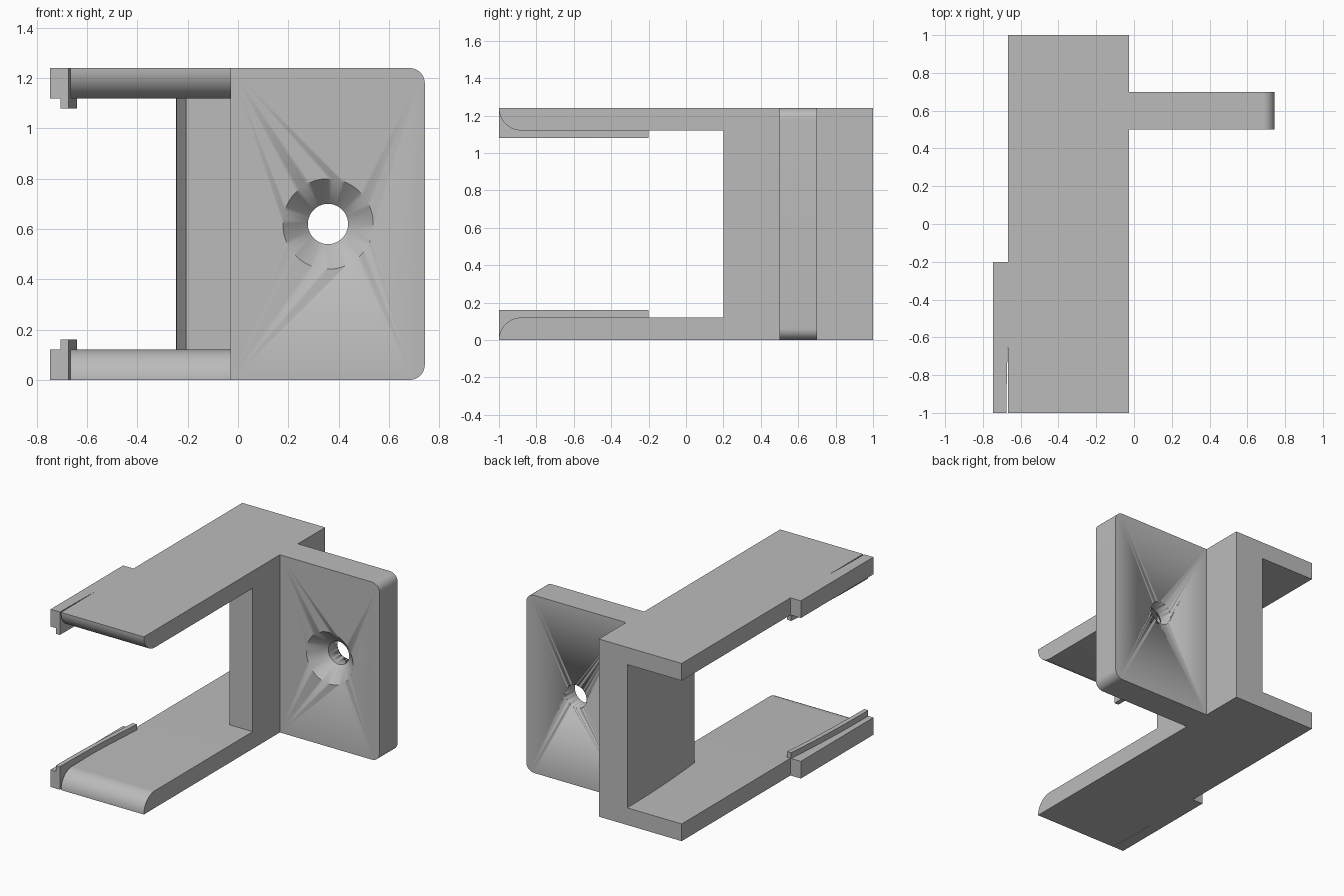
import bpy, bmesh, math
from mathutils import Vector

if "Cube" in bpy.data.objects:
    bpy.data.objects.remove(bpy.data.objects["Cube"])

H = 1.24          # overall height
T = 0.12          # arm thickness

grey = bpy.data.materials.new("light grey")
grey.diffuse_color = (0.5, 0.5, 0.5, 1)
grey.use_nodes = True
grey.node_tree.nodes["Principled BSDF"].inputs["Base Color"].default_value = grey.diffuse_color


def prism(name, profile, axis, lo, hi, flip=False):
    """Extrude a 2D profile along an axis; flip mirrors it top to bottom."""
    def place(a, b, c):
        p = {"x": (c, a, b), "y": (a, c, b), "z": (a, b, c)}[axis]
        return Vector((p[0], p[1], H - p[2] if flip else p[2]))
    bm = bmesh.new()
    low = [bm.verts.new(place(a, b, lo)) for a, b in profile]
    top = [bm.verts.new(place(a, b, hi)) for a, b in profile]
    bm.faces.new(low)
    bm.faces.new(top)
    n = len(profile)
    for i in range(n):
        j = (i + 1) % n
        bm.faces.new((low[i], low[j], top[j], top[i]))
    return finish(name, bm)


def finish(name, bm):
    bmesh.ops.recalc_face_normals(bm, faces=bm.faces[:])
    me = bpy.data.meshes.new(name)
    bm.to_mesh(me)
    bm.free()
    ob = bpy.data.objects.new(name, me)
    bpy.context.collection.objects.link(ob)
    me.materials.append(grey)
    bpy.ops.object.select_all(action="DESELECT")
    ob.select_set(True)
    bpy.context.view_layer.objects.active = ob
    bpy.ops.object.shade_smooth_by_angle(angle=math.radians(30))
    return ob


def arc(cx, cy, r, a0, a1, n=12):
    return [(cx + r * math.cos(math.radians(a0 + (a1 - a0) * i / n)),
             cy + r * math.sin(math.radians(a0 + (a1 - a0) * i / n))) for i in range(n + 1)]


# Gentle curve of the retaining lip, from front to back
def lip_curve(x):
    return [(x + 0.035 * (i / 10) ** 2, -1 + 0.08 * i) for i in range(11)]


# Arm profile in y, z with a rounded lead-in at the front
arm = arc(-0.88, 0, T, 180, 90, 16) + [(1, T), (1, 0)]
inner, outer = lip_curve(-0.675), lip_curve(-0.707)

for side, flip in (("lower", False), ("upper", True)):
    prism(side + "_arm", arm, "x", -0.667, -0.027, flip)
    # Square-fronted rim along the open edge, under the lip
    prism(side + "_rim", [(-0.747, -1)] + inner + [(-0.747, -0.2)], "z", 0, T, flip)
    prism(side + "_lip", outer + inner[::-1], "z", T, 0.16, flip)

# Spine joining the arms, with a slightly bowed inner face
bow = [(-0.247 + 0.04 * (1 - i / 8) ** 2, 0.2 + 0.1 * i) for i in range(9)]
prism("spine", bow + [(-0.027, 1), (-0.027, 0.2)], "z", T, H - T)

# Mounting plate with rounded outer corners
r = 0.06
plate = [(-0.027, 0)] + arc(0.743 - r, r, r, -90, 0) + arc(0.743 - r, H - r, r, 0, 90) + [(-0.027, H)]
plate_ob = prism("mounting_plate", plate, "y", 0.5, 0.7)

# Countersunk screw hole
bm = bmesh.new()
rings = []
for rad, y in ((0.19, 0.49), (0.08, 0.60), (0.08, 0.75)):
    rings.append([bm.verts.new((a, y, b)) for a, b in arc(0.358, 0.62, rad, 0, 360, 64)[:-1]])
for a, b in zip(rings, rings[1:]):
    for i in range(64):
        j = (i + 1) % 64
        bm.faces.new((a[i], a[j], b[j], b[i]))
bm.faces.new(rings[0])
bm.faces.new(rings[-1])
cutter = finish("screw_hole_cutter", bm)
cutter.hide_render = True
cutter.hide_set(True)
cut = plate_ob.modifiers.new("screw_hole", "BOOLEAN")
cut.operation = "DIFFERENCE"
cut.solver = "EXACT"
cut.object = cutter
